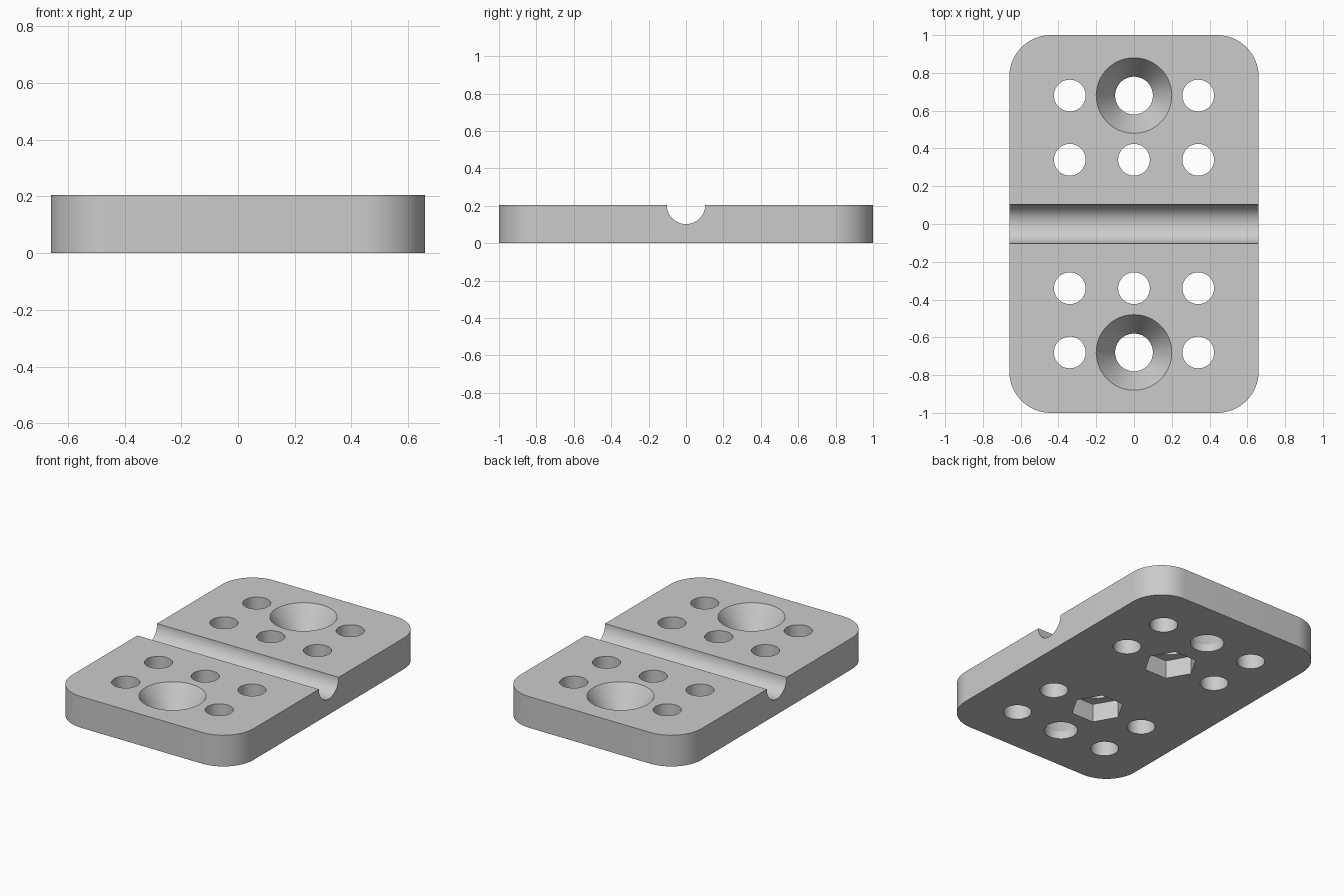
import bpy, math

old = bpy.data.objects.get("Cube")
if old:
    bpy.data.objects.remove(old, do_unlink=True)

HALF_X, HALF_Y, HEIGHT, CORNER = 0.66, 1.0, 0.205, 0.22
PITCH = 0.34

grey = bpy.data.materials.new("light_grey")
grey.use_nodes = True
grey.diffuse_color = (0.6, 0.6, 0.6, 1)
grey.node_tree.nodes["Principled BSDF"].inputs["Base Color"].default_value = (0.6, 0.6, 0.6, 1)


def solid(name, rings):
    """Closed solid from a stack of rings with equal point counts."""
    n = len(rings[0])
    verts = [p for ring in rings for p in ring]
    faces = [tuple(reversed(range(n))), tuple(range(len(verts) - n, len(verts)))]
    for k in range(len(rings) - 1):
        for i in range(n):
            j = (i + 1) % n
            faces.append((k * n + i, k * n + j, (k + 1) * n + j, (k + 1) * n + i))
    mesh = bpy.data.meshes.new(name)
    mesh.from_pydata(verts, [], faces)
    mesh.materials.append(grey)
    obj = bpy.data.objects.new(name, mesh)
    bpy.context.collection.objects.link(obj)
    return obj


def turned(name, x, y, profile, sides=48):
    """Solid of revolution about a vertical axis from (radius, z) pairs."""
    angles = [2 * math.pi * i / sides for i in range(sides)]
    return solid(name, [[(x + r * math.cos(a), y + r * math.sin(a), z) for a in angles]
                        for r, z in profile])


# Plate with rounded corners
outline = []
for quarter, (sx, sy) in enumerate([(1, 1), (-1, 1), (-1, -1), (1, -1)]):
    for i in range(17):
        a = math.pi / 2 * (quarter + i / 16)
        outline.append((sx * (HALF_X - CORNER) + CORNER * math.cos(a),
                        sy * (HALF_Y - CORNER) + CORNER * math.sin(a)))
plate = solid("plate", [[(x, y, z) for x, y in outline] for z in (0, HEIGHT)])

cutters = []

# Half-round groove across the top
ring = [2 * math.pi * i / 64 for i in range(64)]
cutters.append(solid("groove_cutter", [
    [(x, 0.103 * math.cos(a), HEIGHT + 0.103 * math.sin(a)) for a in ring] for x in (-1, 1)]))

through = [(0.084, -0.1), (0.084, 0.4)]
countersink = [(0.1, -0.1), (0.1, 0.05), (0.2, HEIGHT), (0.2, 0.4)]
nut_pocket = [(0.16, -0.1), (0.16, 0.12)]

for side in (-1, 1):
    # Plain through holes
    for x, row in [(-1, 1), (0, 1), (1, 1), (-1, 2), (1, 2)]:
        cutters.append(turned("hole_cutter", x * PITCH, side * row * PITCH, through))
    # Countersunk screw hole and hexagonal nut pocket underneath
    cutters.append(turned("countersink_cutter", 0, side * 2 * PITCH, countersink, 64))
    cutters.append(turned("nut_pocket_cutter", 0, side * PITCH, nut_pocket, 6))

# Cut everything out of the plate
bpy.context.view_layer.objects.active = plate
for cutter in cutters:
    cutter.hide_render = True
    mod = plate.modifiers.new("cut", "BOOLEAN")
    mod.operation = "DIFFERENCE"
    mod.solver = "EXACT"
    mod.object = cutter
    bpy.ops.object.modifier_apply(modifier=mod.name)
for cutter in cutters:
    bpy.data.objects.remove(cutter, do_unlink=True)

# Smooth the round walls, keep the edges sharp
bpy.ops.object.select_all(action="DESELECT")
plate.select_set(True)
bpy.ops.object.shade_smooth_by_angle(angle=math.radians(20))
